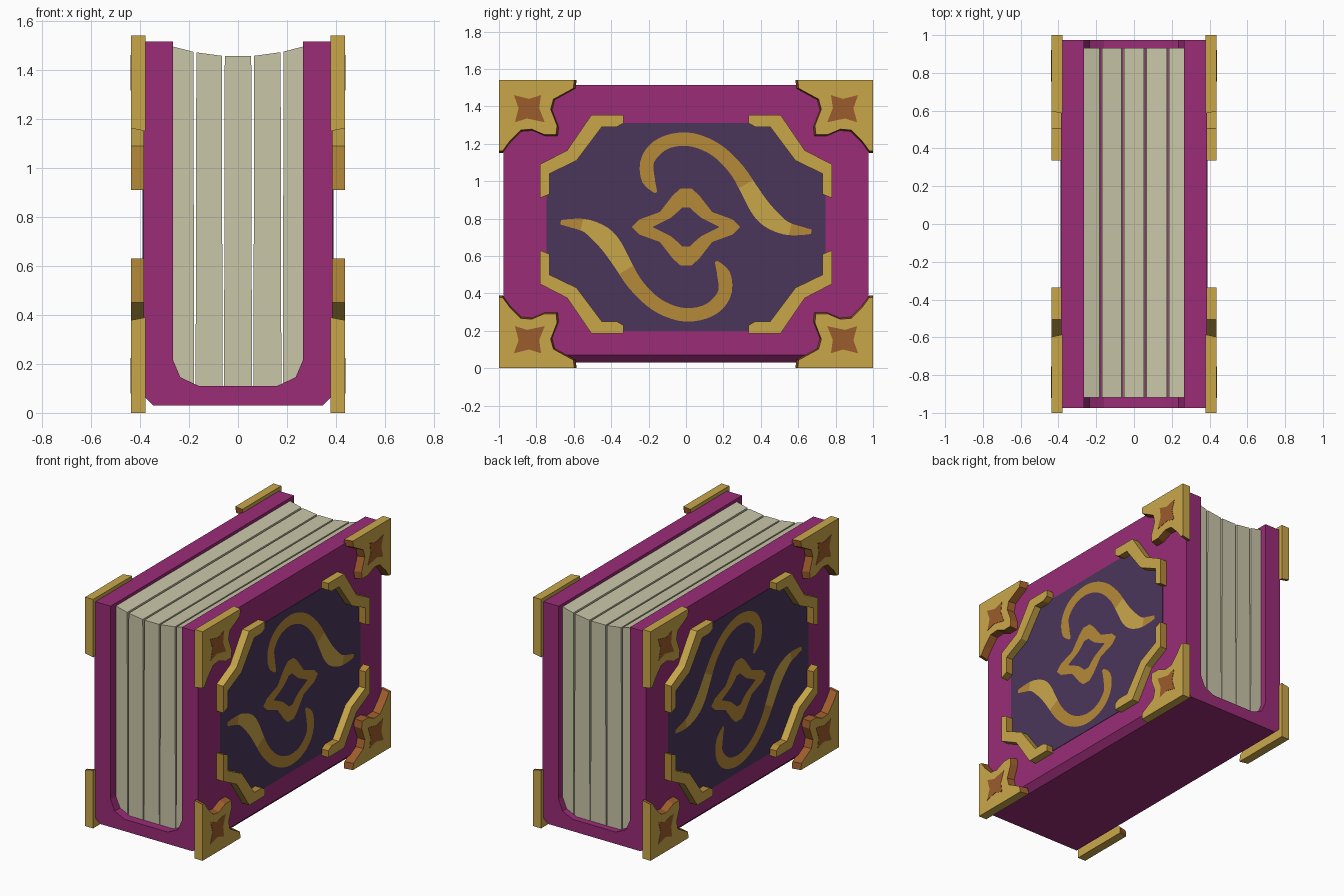
import bpy, bmesh, math
from mathutils import Vector

if "Cube" in bpy.data.objects:
    bpy.data.objects.remove(bpy.data.objects["Cube"])


def material(name, hexcode):
    m = bpy.data.materials.new(name)
    rgb = [int(hexcode[i:i + 2], 16) / 255 for i in (0, 2, 4)]
    lin = [c / 12.92 if c <= 0.04045 else ((c + 0.055) / 1.055) ** 2.4 for c in rgb]
    m.diffuse_color = (*lin, 1)
    m.use_nodes = True
    m.node_tree.nodes["Principled BSDF"].inputs["Base Color"].default_value = m.diffuse_color
    return m


MAGENTA = material("magenta_cover", "9A2C77")
VIOLET = material("violet_panel", "4A365A")
PAPER = material("paper", "CAC6A9")
GOLD = material("gold", "C9A74A")
BRONZE = material("bronze", "B68A38")
BROWN = material("orange_brown", "9C5C2C")


def prism(name, base, top, mats, side_rule=None, mirror=False):
    """Solid between two matching outlines of 3D points; material 0 caps, rule for sides."""
    bm = bmesh.new()
    a = [bm.verts.new(p) for p in base]
    b = [bm.verts.new(p) for p in top]
    bm.faces.new(a)
    bm.faces.new(b)
    n = len(a)
    for i in range(n):
        f = bm.faces.new((a[i], a[(i + 1) % n], b[(i + 1) % n], b[i]))
        f.material_index = side_rule(i) if side_rule else 0
    bmesh.ops.recalc_face_normals(bm, faces=bm.faces)
    return finish(name, bm, mats, mirror)


def finish(name, bm, mats, mirror):
    me = bpy.data.meshes.new(name)
    bm.to_mesh(me)
    bm.free()
    for m in mats:
        me.materials.append(m)
    ob = bpy.data.objects.new(name, me)
    bpy.context.collection.objects.link(ob)
    if mirror:
        ob.modifiers.new("both_covers", 'MIRROR')
    return ob


def plate(name, pts, x0, x1, mats, side_rule=None):
    """Plate with a (y, z) outline on both covers."""
    return prism(name, [(x0, y, z) for y, z in pts], [(x1, y, z) for y, z in pts],
                 mats, side_rule, True)


def slab(name, pts, y0, y1, mat):
    """Solid with an (x, z) outline running along y."""
    return prism(name, [(x, y0, z) for x, z in pts], [(x, y1, z) for x, z in pts], [mat])


# cover: U-shaped binding with chamfered spine
half = [(0.345, 0.03), (0.386, 0.07), (0.386, 1.515), (0.265, 1.515)]
inner = [(0.265, 0.215), (0.235, 0.145), (0.16, 0.11)]
right = half + inner
slab("cover", right + [(-x, z) for x, z in reversed(right)], -0.975, 0.975, MAGENTA)


# pages: five blocks with a hollow top, following the inside of the cover
def floor_z(x):
    x = abs(x)
    if x <= 0.16:
        return 0.11
    if x <= 0.235:
        return 0.11 + (x - 0.16) / 0.075 * 0.035
    return 0.145 + (x - 0.235) / 0.03 * 0.07


def top_z(x):
    return 1.455 + 0.04 * (x / 0.265) ** 2


seams = [-0.265, -0.176, -0.06, 0.06, 0.18, 0.265]
for k in range(5):
    l, r = seams[k], seams[k + 1]
    gl, gr = (k > 0), (k < 4)
    lb, rb = l + 0.003 * gl, r - 0.003 * gr
    lt, rt = l + 0.006 * gl, r - 0.006 * gr
    xs = [lb] + [x for x in (-0.235, -0.16, 0.16, 0.235) if lb < x < rb] + [rb]
    pts = [(x, floor_z(x)) for x in xs] + [(rt, top_z(rt)), (lt, top_z(lt))]
    slab(f"page_block_{k + 1}", pts, -0.918, 0.932, PAPER)

# dark panel on each cover
ZC = 0.755
q = [(0.745, 0.30), (0.62, 0.37), (0.48, 0.555)]
panel = q + [(-y, z) for y, z in reversed(q)]
panel += [(-y, -z) for y, z in panel]
plate("cover_panel", [(y, ZC + z) for y, z in panel], 0.382, 0.389, [VIOLET])

# star emblem: ring between two concave four-pointed outlines
outer_q = [(0.29, 0), (0.25, 0.04), (0.14, 0.08), (0.07, 0.17), (0.03, 0.205)]
inner_q = [(0.18, 0), (0.12, 0.03), (0.08, 0.05), (0.045, 0.08), (0.02, 0.105)]


def four_way(quarter):
    """Mirror a quarter outline into a closed loop."""
    up = quarter + [(-y, z) for y, z in reversed(quarter)]
    return up + [(y, -z) for y, z in reversed(up[1:-1])]


bm = bmesh.new()
ro, ri = [[bm.verts.new((0.392, y, ZC + z)) for y, z in four_way(s)]
          for s in (outer_q, inner_q)]
for i in range(len(ro)):
    j = (i + 1) % len(ro)
    bm.faces.new((ro[i], ro[j], ri[j], ri[i]))
for f in bm.faces:
    f.normal_update()
    if f.normal.x < 0:
        f.normal_flip()
finish("star_emblem", bm, [BRONZE], True)

# scrolls: tapering strips as (y, z, half width), smoothed and turned half round
path = [(-0.16, 0.94, 0.008), (-0.20, 1.005, 0.035), (-0.21, 1.095, 0.036),
        (-0.17, 1.165, 0.038), (-0.10, 1.21, 0.036), (0, 1.225, 0.036),
        (0.10, 1.20, 0.036), (0.19, 1.145, 0.037), (0.275, 1.055, 0.04),
        (0.34, 0.95, 0.046), (0.395, 0.86, 0.053), (0.45, 0.80, 0.052),
        (0.53, 0.75, 0.036), (0.61, 0.735, 0.024), (0.67, 0.73, 0.012)]
P = [Vector(p) for p in path]
P = [P[0]] + P + [P[-1]]
curve = []
for i in range(1, len(P) - 2):
    for t in (0, 0.33, 0.67):
        a, b, c, d = P[i - 1:i + 3]
        curve.append(0.5 * (2 * b + (c - a) * t + (2 * a - 5 * b + 4 * c - d) * t * t
                            + (3 * b - a - 3 * c + d) * t ** 3))
curve.append(P[-1])
for name, s in (("upper_scroll", 1), ("lower_scroll", -1)):
    bm = bmesh.new()
    rows = []
    for i, p in enumerate(curve):
        t = curve[min(i + 1, len(curve) - 1)] - curve[max(i - 1, 0)]
        nrm = Vector((-t.y, t.x)).normalized() * p.z
        rows.append([bm.verts.new((0.392, s * (p.x + e * nrm.x),
                                   ZC + s * (p.y - ZC + e * nrm.y))) for e in (1, -1)])
    for (a, b), (c, d) in zip(rows, rows[1:]):
        f = bm.faces.new((a, b, d, c))
        f.normal_update()
        if f.normal.x < 0:
            f.normal_flip()
        mid = abs(f.calc_center_median().y)
        f.material_index = 1 if 0.33 < mid < 0.55 and s * (f.calc_center_median().y) > 0 else 0
    finish(name, bm, [BRONZE, GOLD], True)

# metal corners (outline measured inward from each corner) and angled brackets
corner = [(0, 0), (0.415, 0), (0.41, 0.045), (0.30, 0.105), (0.285, 0.16), (0.32, 0.25),
          (0.315, 0.30), (0.25, 0.30), (0.18, 0.27), (0.12, 0.275), (0.06, 0.335),
          (0.02, 0.39), (0, 0.39)]
inlay = [(0.08, 0.08), (0.16, 0.10), (0.225, 0.08), (0.215, 0.15), (0.245, 0.225),
         (0.15, 0.205), (0.085, 0.225), (0.105, 0.15)]
bracket = [(0.78, 0.14), (0.78, 0.32), (0.635, 0.395), (0.505, 0.585), (0.335, 0.585),
           (0.335, 0.54), (0.37, 0.52), (0.45, 0.52), (0.585, 0.34), (0.73, 0.27),
           (0.73, 0.16)]
for sy, yn in ((-1, "front"), (1, "back")):
    for sz, zn in ((-1, "lower"), (1, "upper")):
        def place(a, b, x):
            return (x, sy * (1 - a), 0.77 + sz * (0.77 - b))
        prism(f"{zn}_{yn}_corner", [place(a, b, 0.378) for a, b in corner],
              [place(a * 0.97, b * 0.97, 0.437) for a, b in corner], [GOLD, BROWN],
              lambda i: 0 if i in (0, 12) else 1, True)
        prism(f"{zn}_{yn}_inlay", [place(a, b, 0.434) for a, b in inlay],
              [place(a, b, 0.439) for a, b in inlay], [BROWN], None, True)
        plate(f"{zn}_{yn}_bracket", [(sy * y, 0.77 + sz * z) for y, z in bracket],
              0.38, 0.437, [GOLD, BRONZE], lambda i: 0 if i in (1, 2, 3, 7, 8) else 1)
